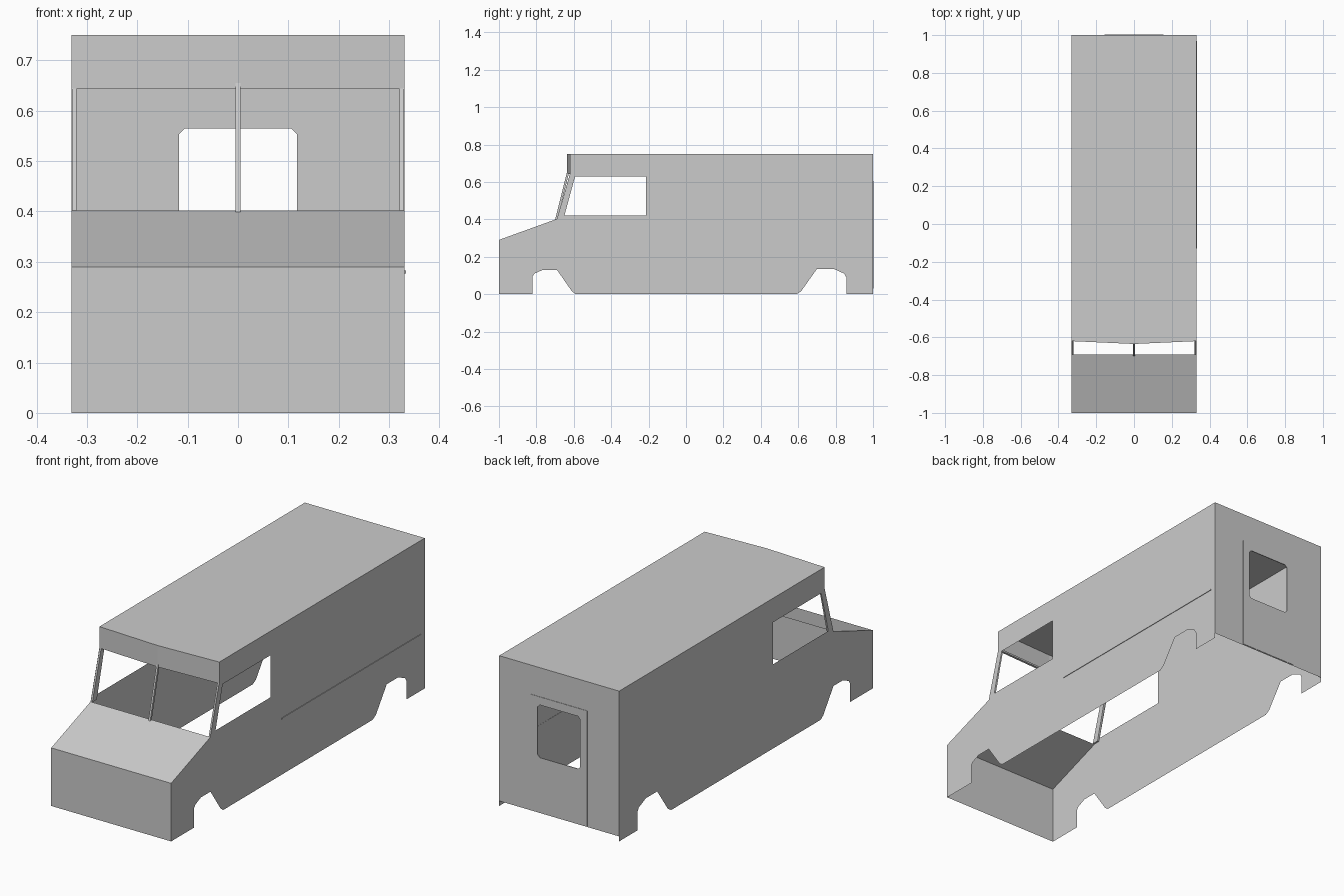
import bpy, bmesh
from mathutils import Vector

if "Cube" in bpy.data.objects:
    bpy.data.objects.remove(bpy.data.objects["Cube"])

W = 0.331  # half width of the body


def sheet(name, loops, normal, depth=None, mirror=False):
    """Flat panel from an outer loop plus hole loops, optionally thickened along depth."""
    bm = bmesh.new()
    edges = []
    for loop in loops:
        vs = [bm.verts.new(p) for p in loop]
        edges += [bm.edges.new((a, b)) for a, b in zip(vs, vs[1:] + vs[:1])]
    n = Vector(normal)
    bmesh.ops.triangle_fill(bm, edges=edges, use_beauty=True, use_dissolve=False, normal=n)
    bm.normal_update()
    for f in bm.faces:
        if f.normal.dot(n) < 0:
            f.normal_flip()
    if depth:
        ext = bmesh.ops.extrude_face_region(bm, geom=bm.faces[:], use_keep_orig=True)
        moved = [v for v in ext["geom"] if isinstance(v, bmesh.types.BMVert)]
        bmesh.ops.translate(bm, verts=moved, vec=depth)
        bmesh.ops.recalc_face_normals(bm, faces=bm.faces[:])
    me = bpy.data.meshes.new(name)
    bm.to_mesh(me)
    bm.free()
    ob = bpy.data.objects.new(name, me)
    bpy.context.collection.objects.link(ob)
    if mirror:
        ob.modifiers.new("mirror", "MIRROR").use_axis[0] = True
    return ob


def at_x(x, pts):
    return [(x, y, z) for y, z in pts]


def at_y(y, pts):
    return [(x, y, z) for x, z in pts]


def rect(a0, a1, b0, b1):
    return [(a0, b0), (a1, b0), (a1, b1), (a0, b1)]


# side walls with wheel arches and cab windows
side = [(-1, 0), (-0.82, 0), (-0.82, 0.095), (-0.81, 0.11), (-0.765, 0.13), (-0.69, 0.13),
        (-0.61, 0.015), (-0.59, 0), (0.59, 0), (0.615, 0.015), (0.70, 0.135), (0.79, 0.135),
        (0.845, 0.11), (0.857, 0.09), (0.857, 0), (1, 0), (1, 0.75), (-0.62, 0.75),
        (-0.62, 0.645), (-0.69, 0.402), (-1, 0.29)]
cab_window = [(-0.65, 0.42), (-0.215, 0.42), (-0.215, 0.63), (-0.593, 0.63)]
sheet("side_wall", [at_x(W, side), at_x(W, cab_window)], (1, 0, 0), mirror=True)

# nose and sloping hood
sheet("nose_panel", [at_y(-1, rect(-W, W, 0, 0.29))], (0, -1, 0))
sheet("hood", [[(-W, -1, 0.29), (W, -1, 0.29), (W, -0.69, 0.402), (-W, -0.69, 0.402)]],
      (0, -0.34, 0.94))

# roof with a slightly pointed front edge, and the header below it
sheet("roof", [[(-W, 1, 0.75), (-W, -0.62, 0.75), (0, -0.635, 0.75),
                (W, -0.62, 0.75), (W, 1, 0.75)]], (0, 0, 1))
sheet("windshield_header", [[(0, -0.635, 0.652), (W, -0.62, 0.652),
                             (W, -0.62, 0.75), (0, -0.635, 0.75)]], (0.045, -1, 0), mirror=True)

# rear wall and raised rear door sharing one chamfered window
c, wx, z0, z1 = 0.012, 0.117, 0.302, 0.565
rear_window = [(-wx, z0 + c), (-wx + c, z0), (wx - c, z0), (wx, z0 + c),
               (wx, z1 - c), (wx - c, z1), (-wx + c, z1), (-wx, z1 - c)]
sheet("rear_wall", [at_y(1, rect(-W, W, 0.025, 0.75)), at_y(1, rear_window)], (0, 1, 0))
sheet("rear_door", [at_y(0.998, rect(-0.155, 0.155, 0.03, 0.605)), at_y(0.998, rear_window)],
      (0, 1, 0), depth=(0, 0.004, 0))

# windshield frame: corner pillars, centre post and top rail
pillar = [(-0.69, 0.402), (-0.655, 0.402), (-0.593, 0.645), (-0.62, 0.645)]
sheet("corner_pillar", [at_x(0.321, pillar)], (-1, 0, 0), depth=(0.009, 0, 0), mirror=True)
post = [(-0.70, 0.398), (-0.688, 0.398), (-0.624, 0.655), (-0.636, 0.655)]
sheet("centre_post", [at_x(-0.005, post)], (-1, 0, 0), depth=(0.01, 0, 0))
sheet("top_rail", [[(0, -0.635, 0.643), (W, -0.62, 0.643), (W, -0.62, 0.652), (0, -0.635, 0.652)]],
      (0.045, -1, 0), depth=(0, 0.012, 0), mirror=True)

# trim strip along the right side
sheet("side_trim", [at_x(W - 0.001, rect(-0.13, 0.97, 0.277, 0.283))], (1, 0, 0),
      depth=(0.004, 0, 0))
